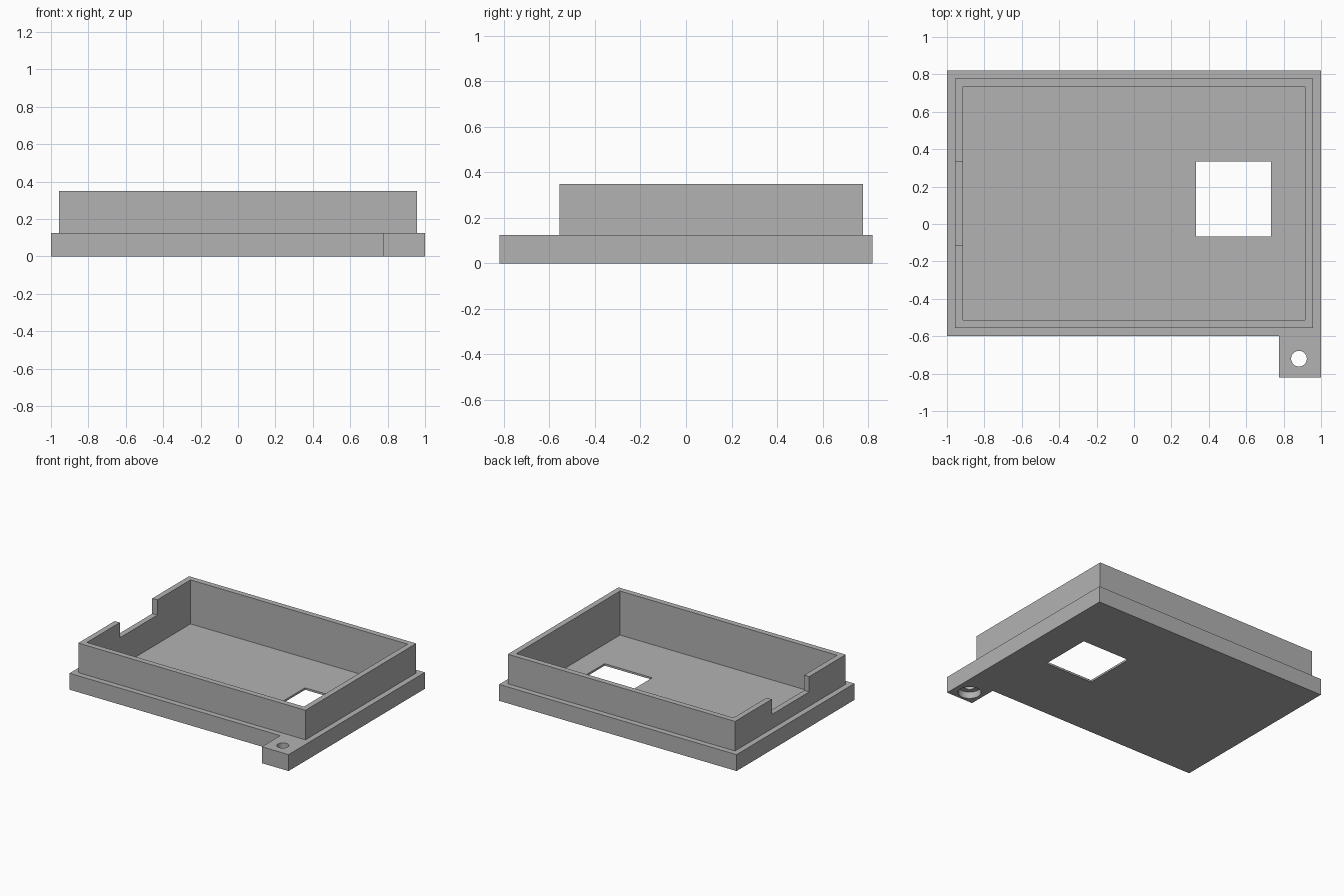
import bpy
import bmesh

if "Cube" in bpy.data.objects:
    bpy.data.objects.remove(bpy.data.objects["Cube"], do_unlink=True)

GREY = (0.448, 0.448, 0.448, 1.0)
grey = bpy.data.materials.new("mid_grey_plastic")
grey.use_nodes = True
grey.diffuse_color = GREY
grey.node_tree.nodes["Principled BSDF"].inputs["Base Color"].default_value = GREY


def prism(name, outline, z0, z1):
    """Extrude a flat outline from z0 up to z1."""
    bm = bmesh.new()
    face = bm.faces.new([bm.verts.new((x, y, z0)) for x, y in outline])
    extruded = bmesh.ops.extrude_face_region(bm, geom=[face])["geom"]
    bmesh.ops.translate(bm, vec=(0, 0, z1 - z0),
                        verts=[v for v in extruded if isinstance(v, bmesh.types.BMVert)])
    bmesh.ops.recalc_face_normals(bm, faces=bm.faces)
    return finish(name, bm)


def box(name, x0, x1, y0, y1, z0, z1):
    return prism(name, [(x0, y0), (x1, y0), (x1, y1), (x0, y1)], z0, z1)


def cylinder(name, x, y, radius, z0, z1):
    bm = bmesh.new()
    bmesh.ops.create_cone(bm, cap_ends=True, segments=32, radius1=radius,
                          radius2=radius, depth=z1 - z0)
    bmesh.ops.translate(bm, vec=(x, y, (z0 + z1) / 2), verts=bm.verts)
    return finish(name, bm)


def finish(name, bm):
    mesh = bpy.data.meshes.new(name)
    bm.to_mesh(mesh)
    bm.free()
    mesh.materials.append(grey)
    obj = bpy.data.objects.new(name, mesh)
    bpy.context.collection.objects.link(obj)
    return obj


def combine(target, tool, operation):
    """Apply a boolean and discard the tool object."""
    tool.hide_render = True
    bpy.context.view_layer.objects.active = target
    mod = target.modifiers.new(tool.name, "BOOLEAN")
    mod.operation = operation
    mod.solver = "EXACT"
    mod.object = tool
    bpy.ops.object.modifier_apply(modifier=mod.name)
    bpy.data.objects.remove(tool, do_unlink=True)


# Main dimensions
FRONT, BACK, TAB_FRONT, TAB_LEFT = -0.598, 0.82, -0.82, 0.775
BASE_TOP, RIM_TOP, FLOOR = 0.125, 0.35, 0.015
STEP = 0.043


def inset_box(name, inset, z0, z1):
    return box(name, -1 + inset, 1 - inset, FRONT + inset, BACK - inset, z0, z1)


# Base plate with the mounting tab in one outline
tray = prism("lid_tray", [(-1, FRONT), (TAB_LEFT, FRONT), (TAB_LEFT, TAB_FRONT),
                          (1, TAB_FRONT), (1, BACK), (-1, BACK)], 0, BASE_TOP)

# Raised wall, then the hollow inside it
combine(tray, inset_box("raised_wall", STEP, BASE_TOP / 2, RIM_TOP), "UNION")
combine(tray, inset_box("cavity", 2 * STEP, FLOOR, 1), "DIFFERENCE")

# Notch in the side wall and square window in the floor
combine(tray, box("wall_notch", -1.1, -0.8, -0.116, 0.335, 0.234, 1), "DIFFERENCE")
combine(tray, box("floor_window", 0.332, 0.733, -0.068, 0.333, -0.1, 0.1), "DIFFERENCE")

# Screw hole through the tab, with a wider recess underneath
combine(tray, cylinder("screw_hole", 0.882, -0.72, 0.042, -0.1, 0.3), "DIFFERENCE")
combine(tray, cylinder("screw_recess", 0.882, -0.72, 0.08, -0.1, 0.05), "DIFFERENCE")

# Smooth the round holes, keep every edge crisp
bpy.ops.object.select_all(action="DESELECT")
tray.select_set(True)
bpy.context.view_layer.objects.active = tray
bpy.ops.object.shade_smooth_by_angle()
